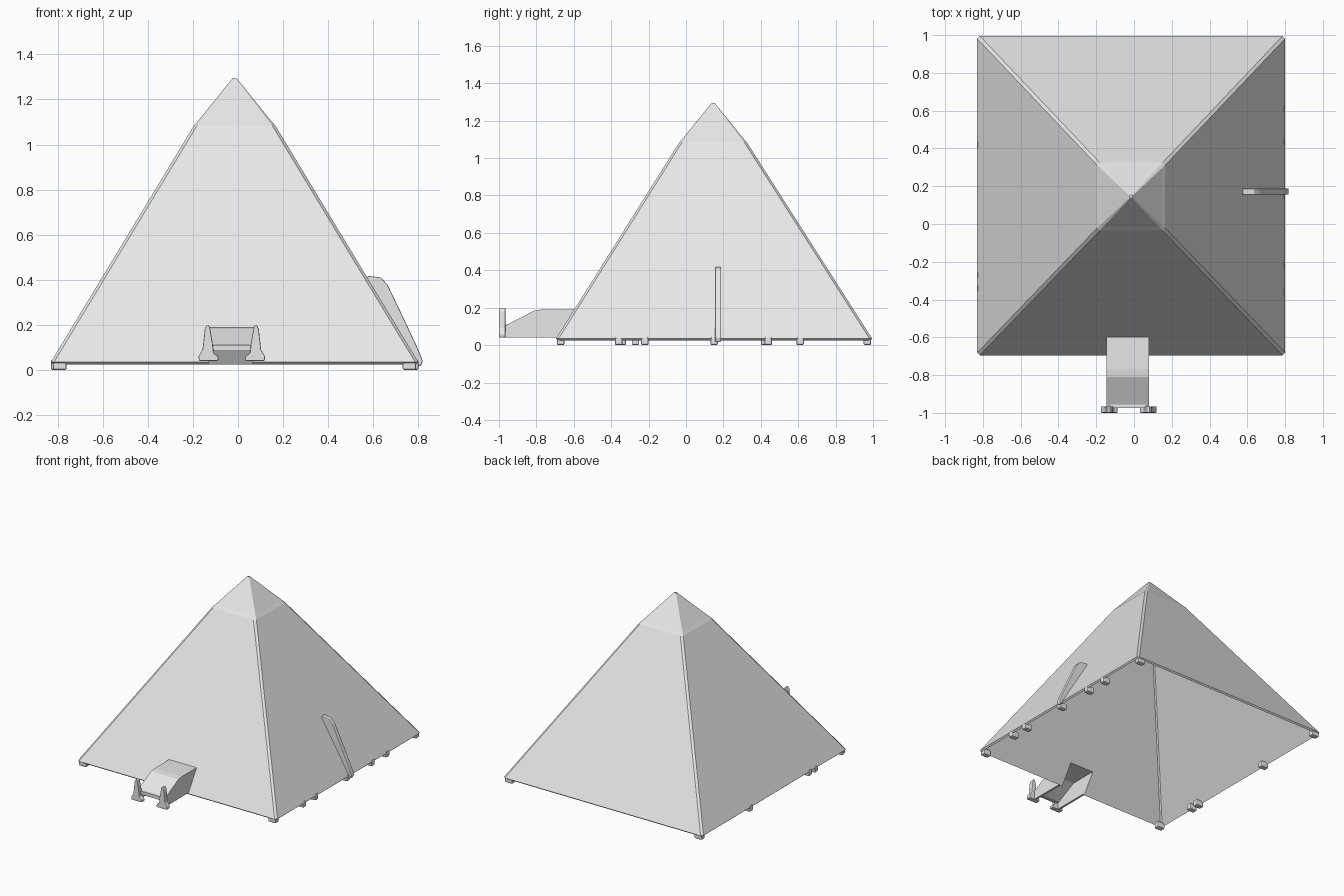
import bpy, bmesh
from mathutils import Vector

cube = bpy.data.objects.get("Cube")
if cube:
    bpy.data.objects.remove(cube, do_unlink=True)

stone = bpy.data.materials.new("pale_grey")
stone.use_nodes = True
stone.diffuse_color = (0.8, 0.8, 0.8, 1)
stone.node_tree.nodes["Principled BSDF"].inputs["Base Color"].default_value = (0.8, 0.8, 0.8, 1)

CX, CY, BASE = -0.015, 0.15, 0.035
HX, HY = 0.815, 0.845


def add_object(name, bm):
    bmesh.ops.recalc_face_normals(bm, faces=bm.faces)
    mesh = bpy.data.meshes.new(name)
    bm.to_mesh(mesh)
    bm.free()
    mesh.materials.append(stone)
    obj = bpy.data.objects.new(name, mesh)
    bpy.context.collection.objects.link(obj)
    return obj


def box(name, lo, hi):
    bm = bmesh.new()
    bmesh.ops.create_cube(bm, size=1)
    lo, hi = Vector(lo), Vector(hi)
    for v in bm.verts:
        v.co = (lo + hi) / 2 + v.co * (hi - lo)
    return add_object(name, bm)


def extrude(name, outline, place, start, end):
    """Prism from a 2D outline; place(u, v, w) maps it into the model."""
    bm = bmesh.new()
    a, b = [[bm.verts.new(place(u, v, w)) for u, v in outline] for w in (start, end)]
    n = len(outline)
    bm.faces.new(a)
    bm.faces.new(b)
    for i in range(n):
        j = (i + 1) % n
        bm.faces.new((a[i], a[j], b[j], b[i]))
    return add_object(name, bm)


def bevel(obj, width):
    mod = obj.modifiers.new("soft_edges", "BEVEL")
    mod.width = width
    mod.segments = 2


def along_x(u, v, w):
    return (w, u, v)


def along_y(u, v, w):
    return (u, w, v)


# Hollow pyramid with chamfered hips, a small ledge and a steeper cap
bm = bmesh.new()
rings = []
for z, hx, hy, c in ((BASE, HX, HY, 0.014), (1.085, 0.18, 0.18, 0.014),
                     (1.105, 0.162, 0.162, 0.012), (1.295, 0.008, 0.008, 0.003)):
    corners = [(hx, hy - c), (hx - c, hy), (c - hx, hy), (-hx, hy - c),
               (-hx, c - hy), (c - hx, -hy), (hx - c, -hy), (hx, c - hy)]
    rings.append([bm.verts.new((CX + x, CY - 0.005 + y if z > 1 else CY + y, z))
                  for x, y in corners])
for low, high in zip(rings, rings[1:]):
    for i in range(8):
        j = (i + 1) % 8
        bm.faces.new((low[i], low[j], high[j], high[i]))
bm.faces.new(rings[-1])
pyramid = add_object("pyramid_shell", bm)
shell = pyramid.modifiers.new("thickness", "SOLIDIFY")
shell.thickness = 0.015
shell.offset = -1

# Doorway cut through the front wall
PL, PR = -0.145, 0.08
cutter = box("doorway_cutter", (PL + 0.015, -0.8, -0.1), (PR - 0.015, -0.5, 0.17))
cutter.hide_render = True
cutter.hide_set(True)
cutter.display_type = "WIRE"
door = pyramid.modifiers.new("doorway", "BOOLEAN")
door.object = cutter
door.operation = "DIFFERENCE"
door.solver = "EXACT"

# Entrance passage: sloped roof and two side walls
roof = [(-0.965, 0.085), (-0.965, 0.105), (-0.81, 0.185), (-0.77, 0.19),
        (-0.595, 0.19), (-0.595, 0.172), (-0.8, 0.17)]
extrude("entrance_roof", roof, along_x, PL, PR)
wall = [(-0.97, 0.04), (-0.965, 0.1), (-0.81, 0.18), (-0.77, 0.185),
        (-0.6, 0.185), (-0.685, 0.04)]
for name, x in (("entrance_wall_right", PL), ("entrance_wall_left", PR - 0.015)):
    extrude(name, wall, along_x, x, x + 0.015)

# Mirrored gate posts, broad at the foot, joined by a lintel
mid = (PL + PR) / 2 + 0.005
post = [(0.06, 0.04), (0.145, 0.04), (0.148, 0.06), (0.13, 0.09), (0.12, 0.18),
        (0.11, 0.2), (0.098, 0.195), (0.085, 0.12), (0.08, 0.075), (0.06, 0.06)]
for side, s in (("left", 1), ("right", -1)):
    p = extrude("gate_post_" + side, [(mid + s * u, v) for u, v in post],
                along_y, -1.0, -0.965)
    bevel(p, 0.005)
box("gate_lintel", (PL + 0.02, -0.975, 0.085), (PR - 0.02, -0.955, 0.11))

# Raised rib on the left slope
rib = [(0.57, 0.38), (0.575, 0.418), (0.635, 0.41), (0.665, 0.375), (0.72, 0.26),
       (0.8, 0.09), (0.82, 0.04), (0.81, 0.015), (0.78, 0.035)]
bevel(extrude("side_rib", rib, along_y, 0.155, 0.188), 0.005)

# Small feet below the rim
left_feet = (-0.36, -0.22, 0.15, 0.44, 0.61)
right_feet = (-0.34, -0.27, 0.42)
feet = [(CX + HX - 0.03, y) for y in left_feet]
feet += [(CX - HX + 0.03, y) for y in right_feet]
feet += [(CX + sx * (HX - 0.04), CY + sy * (HY - 0.025)) for sx in (1, -1) for sy in (1, -1)]
for x, y in feet:
    bevel(box("foot", (x - 0.03, y - 0.02, 0.0), (x + 0.03, y + 0.02, 0.045)), 0.008)
